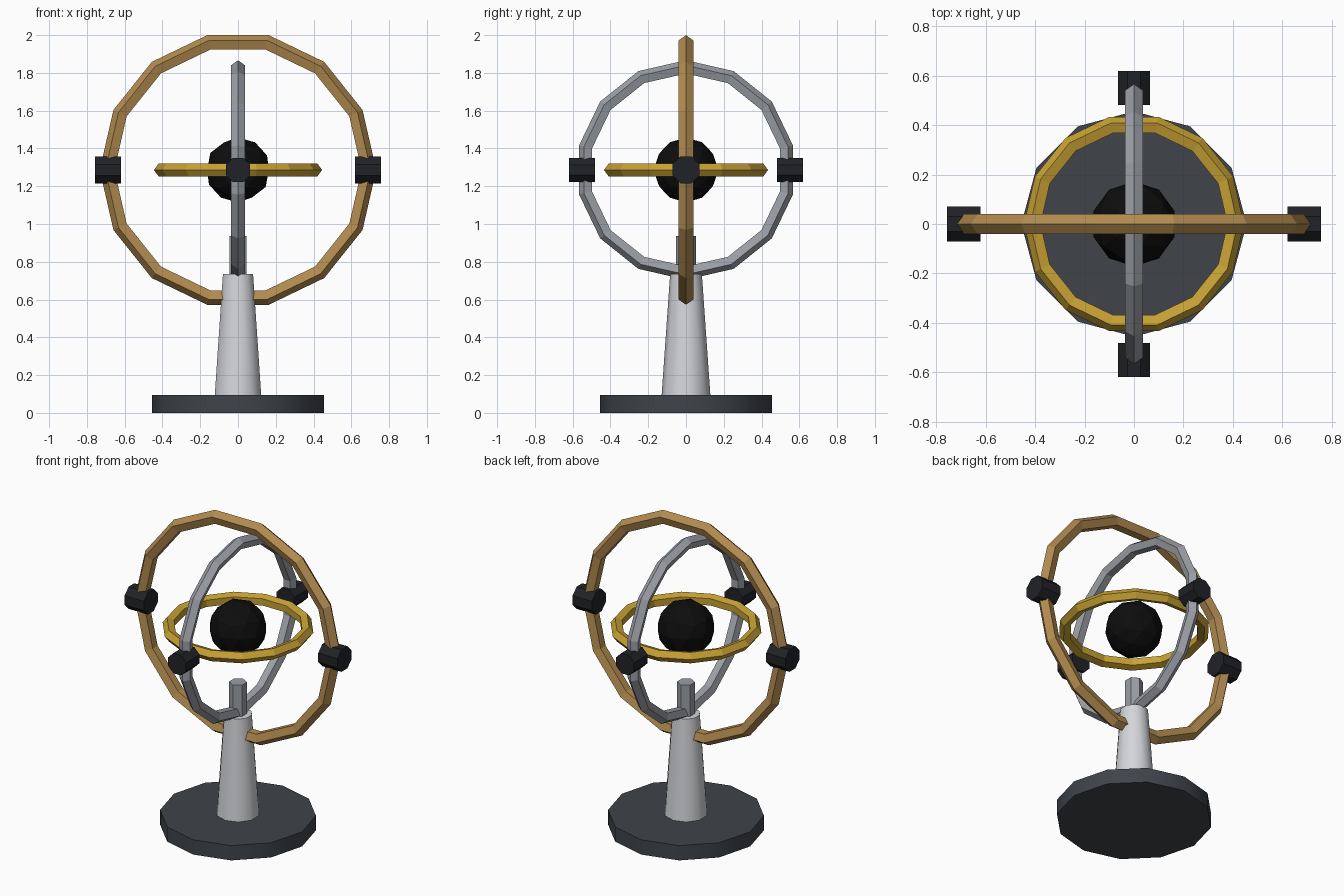
import bpy
from math import pi, radians

if "Cube" in bpy.data.objects:
    bpy.data.objects.remove(bpy.data.objects["Cube"])

CZ = 1.286  # height of the common centre of all rings


def material(name, rgb):
    m = bpy.data.materials.new(name)
    m.diffuse_color = (*rgb, 1)
    m.use_nodes = True
    m.node_tree.nodes["Principled BSDF"].inputs["Base Color"].default_value = m.diffuse_color
    return m


bronze = material("bronze", (0.45, 0.26, 0.08))
gold = material("gold", (0.58, 0.36, 0.035))
steel = material("steel", (0.33, 0.35, 0.38))
pale = material("pale", (0.66, 0.67, 0.70))
slate = material("slate", (0.05, 0.058, 0.07))
dark = material("dark", (0.014, 0.016, 0.019))
black = material("black", (0.004, 0.004, 0.004))


def finish(name, mat, smooth=False):
    ob = bpy.context.object
    ob.name = name
    ob.data.materials.append(mat)
    bpy.ops.object.transform_apply(location=False, rotation=True, scale=True)
    if smooth:
        bpy.ops.object.shade_smooth_by_angle(angle=radians(40))
    return ob


def ring(name, major, minor, rot, mat):
    bpy.ops.mesh.primitive_torus_add(
        major_segments=14, minor_segments=5, major_radius=major,
        minor_radius=minor, location=(0, 0, CZ), rotation=rot)
    bpy.ops.object.shade_flat()
    finish(name, mat)


def frustum(name, sides, r1, r2, z0, z1, mat, smooth=False):
    bpy.ops.mesh.primitive_cone_add(
        vertices=sides, radius1=r1, radius2=r2, depth=z1 - z0,
        location=(0, 0, (z0 + z1) / 2))
    finish(name, mat, smooth)


def pivot(name, radius, loc, rot):
    # octagonal drum, turned so that its flats face the axes
    bpy.ops.mesh.primitive_cylinder_add(
        vertices=8, radius=radius, depth=0.137, location=loc)
    ob = bpy.context.object
    ob.rotation_euler = (0, 0, pi / 8)
    bpy.ops.object.transform_apply(location=False, rotation=True, scale=False)
    ob.rotation_euler = rot
    finish(name, dark)


# Stand
frustum("base", 12, 0.456, 0.456, 0, 0.095, slate, True)
frustum("column", 10, 0.129, 0.084, 0.095, 0.735, pale, True)
frustum("post", 6, 0.052, 0.052, 0.735, 0.937, steel)

# Three nested rings
ring("outer_ring", 0.689, 0.043, (pi / 2, 0, 0), bronze)
ring("middle_ring", 0.542, 0.039, (0, pi / 2, 0), steel)
ring("inner_ring", 0.408, 0.037, (0, 0, 0), gold)

# Pivots on the outer and middle rings
for side, s in (("right", 1), ("left", -1)):
    pivot("outer_pivot_" + side, 0.077, (s * 0.689, 0, CZ), (0, pi / 2, 0))
for side, s in (("back", 1), ("front", -1)):
    pivot("middle_pivot_" + side, 0.070, (0, s * 0.55, CZ), (pi / 2, 0, 0))

# Central ball
bpy.ops.mesh.primitive_ico_sphere_add(subdivisions=2, radius=0.172, location=(0, 0, CZ))
finish("core_ball", black)
